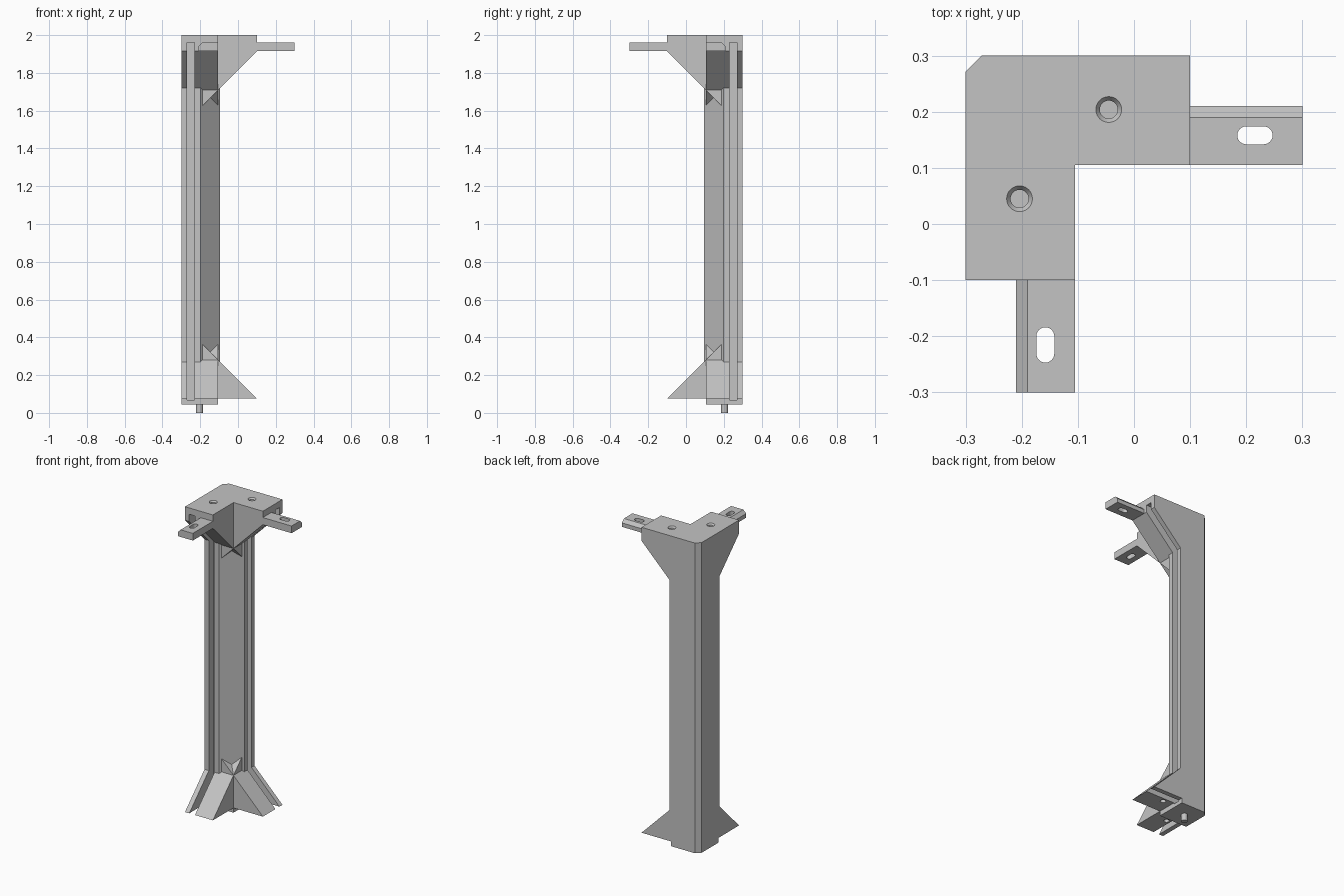
import bpy, bmesh, math
from mathutils import Vector

if "Cube" in bpy.data.objects:
    bpy.data.objects.remove(bpy.data.objects["Cube"])

grey = bpy.data.materials.new("plain grey")
grey.use_nodes = True
colour = (0.55, 0.55, 0.55, 1)
grey.diffuse_color = colour
grey.node_tree.nodes["Principled BSDF"].inputs["Base Color"].default_value = colour


def prism(name, outline, axis, lo, hi, flip=False):
    """Extrude a 2D outline along an axis; flip mirrors it across the post's diagonal."""
    order = {"x": lambda p, t: (t, *p), "y": lambda p, t: (p[0], t, p[1]), "z": lambda p, t: (*p, t)}
    bm = bmesh.new()
    rings = []
    for t in (lo, hi):
        pts = [order[axis](p, t) for p in outline]
        if flip:
            pts = [(-y, -x, z) for x, y, z in pts]
        rings.append([bm.verts.new(p) for p in pts])
    a, b = rings
    bm.faces.new(a)
    bm.faces.new(b)
    for i in range(len(a)):
        j = (i + 1) % len(a)
        bm.faces.new((a[i], a[j], b[j], b[i]))
    bmesh.ops.recalc_face_normals(bm, faces=bm.faces)
    mesh = bpy.data.meshes.new(name)
    bm.to_mesh(mesh)
    bm.free()
    mesh.materials.append(grey)
    obj = bpy.data.objects.new(name, mesh)
    bpy.context.collection.objects.link(obj)
    return obj


def cone(name, x, y, lo, hi, r_lo, r_hi, flip=False):
    if flip:
        x, y = -y, -x
    bpy.ops.mesh.primitive_cone_add(vertices=32, radius1=r_lo, radius2=r_hi, depth=hi - lo,
                                    location=(x, y, (lo + hi) / 2))
    obj = bpy.context.object
    obj.name = name
    obj.data.materials.append(grey)
    return obj


def combine(target, other, operation):
    """Apply a boolean and discard the helper."""
    mod = target.modifiers.new(operation, "BOOLEAN")
    mod.operation, mod.object, mod.solver = operation, other, "EXACT"
    with bpy.context.temp_override(object=target, active_object=target, selected_objects=[target]):
        bpy.ops.object.modifier_apply(modifier=mod.name)
    bpy.data.objects.remove(other)


def box(x0, x1, y0, y1):
    return [(x0, y0), (x1, y0), (x1, y1), (x0, y1)]


OUT, IN, CH = 0.3, 0.105, 0.272

# Post with a chamfered outer corner and a diagonal inner face
post = prism("corner_post", [(-OUT, 0.095), (-0.198, 0.095), (-0.095, 0.198), (-0.095, OUT),
                             (-CH, OUT), (-OUT, CH)], "z", 0.075, 2)
base = prism("base", [(-OUT, IN), (-IN, IN), (-IN, OUT), (-CH, OUT), (-OUT, CH)], "z", 0.045, 0.1)
combine(post, base, "UNION")

# Flared arms at the top and bottom
for flip in (False, True):
    top = prism("top_arm", [(-0.1, 2), (-0.1, 1.915), (0.19, 1.625), (0.25, 1.625), (0.25, 2)],
                "x", -OUT, -IN, flip)
    combine(post, top, "UNION")
    foot = prism("foot", [(-0.1, 0.075), (0.19, 0.365), (0.25, 0.365), (0.25, 0.075)],
                 "x", -OUT, -IN, flip)
    combine(post, foot, "UNION")

# Panel grooves, countersunk top holes and screw holes under the feet
for flip in (False, True):
    combine(post, prism("groove", box(-0.27, -0.23, -0.5, 0.14), "z", 0.068, 1.96, flip), "DIFFERENCE")
    combine(post, cone("sink", -0.204, 0.045, 1.99, 2.01, 0.016, 0.03, flip), "DIFFERENCE")
    combine(post, cone("bore", -0.204, 0.045, 1.95, 1.995, 0.016, 0.016, flip), "DIFFERENCE")
    combine(post, cone("foot_hole", -0.204, 0.045, 0.05, 0.12, 0.016, 0.016, flip), "DIFFERENCE")

# Mounting tabs with one bevelled edge and a rounded slot
for flip, name in ((False, "front_tab"), (True, "left_tab")):
    tab = prism(name, [(-0.21, 1.915), (-IN, 1.915), (-IN, 1.96), (-0.19, 1.96), (-0.21, 1.94)],
                "y", -0.3, -0.095, flip)
    slot = []
    for end, start in ((-0.2, 0), (-0.231, math.pi)):
        for i in range(13):
            a = start + math.pi * i / 12
            slot.append((-0.158 + 0.016 * math.cos(a), end + 0.016 * math.sin(a)))
    combine(tab, prism("slot", slot, "z", 1.8, 2.1, flip), "DIFFERENCE")

# Locating pin under the base
cone("locating_pin", -0.204, 0.204, 0, 0.08, 0.018, 0.018)

for obj in list(bpy.context.scene.objects):
    if obj.type == "MESH" and grey.name in obj.data.materials:
        bpy.ops.object.select_all(action="DESELECT")
        obj.select_set(True)
        bpy.context.view_layer.objects.active = obj
        bpy.ops.object.shade_smooth_by_angle(angle=math.radians(25))
